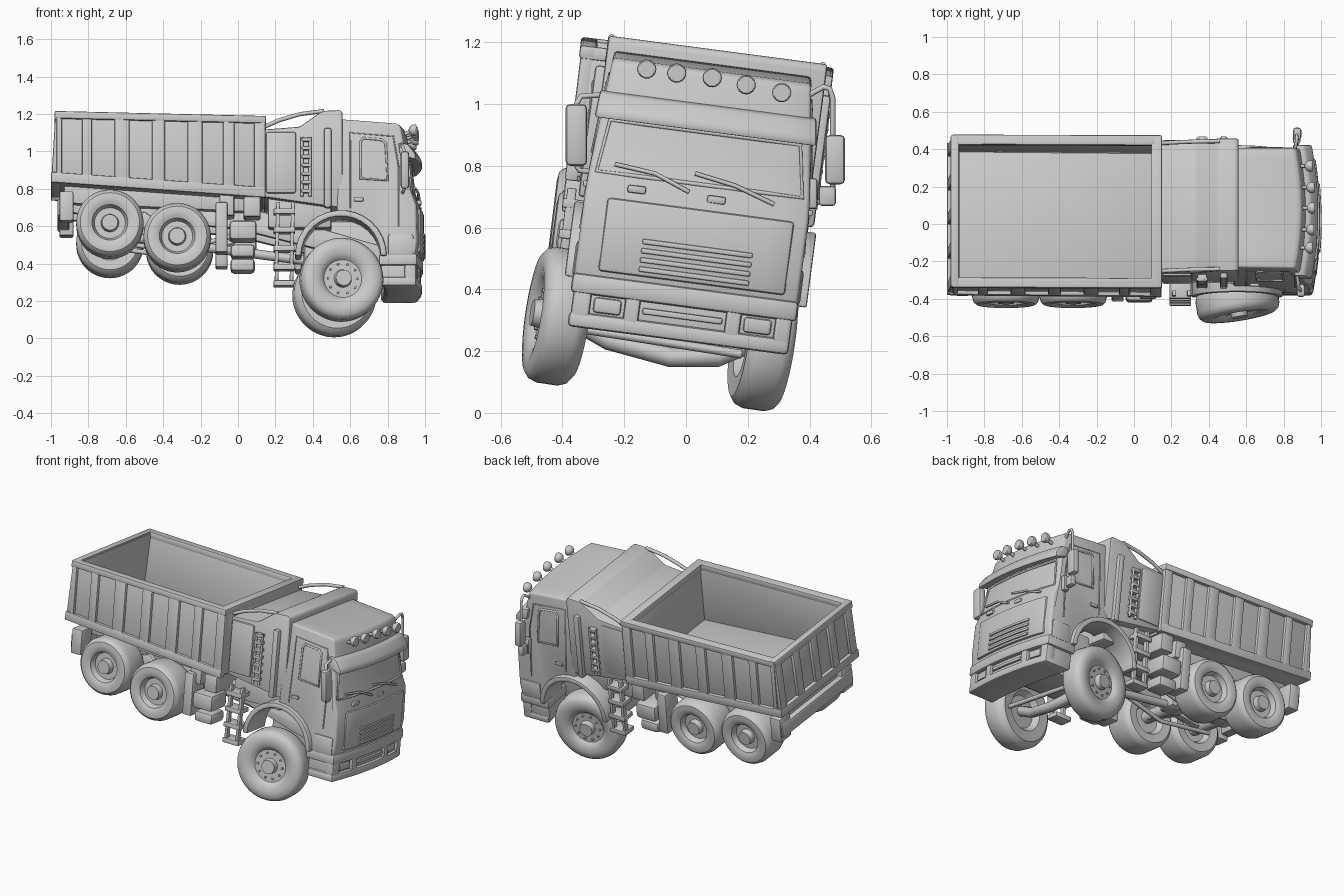
import bpy, bmesh, math
from mathutils import Matrix, Vector

if "Cube" in bpy.data.objects:
    bpy.data.objects.remove(bpy.data.objects["Cube"])

def frame(roll, v, w, y, z):
    """Rolled truck frame: local side point (v, w) lands on world (y, z)."""
    return (Matrix.Translation((0, y, z)) @ Matrix.Rotation(math.radians(-roll), 4, 'X')
            @ Matrix.Translation((0, -v, -w)))

BED = frame(7, -.40, .80, -.385, .80)
CAB = frame(7.5, -.36, .35, -.37, .35)
WORLD = Matrix.Identity(4)

def finish(name, bm, M):
    bmesh.ops.recalc_face_normals(bm, faces=bm.faces[:])
    me = bpy.data.meshes.new(name)
    bm.to_mesh(me)
    bm.free()
    me.transform(M)
    ob = bpy.data.objects.new(name, me)
    bpy.context.collection.objects.link(ob)
    return ob

def cab_warp(p):
    """Curved front and narrowing roof of the cab."""
    p.x -= .24 * p.y ** 2 * max(0, min(1, (p.x - .6) / .3))
    if p.z > .75:
        p.y = p.y * (1 - .11 * (p.z - .75) / .4) - .02 * (p.z - .75)

def prism(name, pts, v0, v1, M, bevel=.008, seg=2, warp=None):
    bm = bmesh.new()
    f = bm.faces.new([bm.verts.new((x, v0, z)) for x, z in pts])
    ext = bmesh.ops.extrude_face_region(bm, geom=[f])
    bmesh.ops.translate(bm, vec=(0, v1 - v0, 0),
                        verts=[g for g in ext['geom'] if isinstance(g, bmesh.types.BMVert)])
    bmesh.ops.recalc_face_normals(bm, faces=bm.faces[:])
    if bevel:
        edges = [e for e in bm.edges if e.calc_face_angle(0) > .45]
        bmesh.ops.bevel(bm, geom=edges, offset=bevel, segments=seg, profile=.5,
                        affect='EDGES', clamp_overlap=True)
    if warp:
        for i in range(1, 8):
            bmesh.ops.bisect_plane(bm, geom=bm.verts[:] + bm.edges[:] + bm.faces[:],
                                   plane_co=(0, v0 + (v1 - v0) * i / 8, 0), plane_no=(0, 1, 0))
        for v in bm.verts:
            warp(v.co)
    return finish(name, bm, M)

def box(name, x0, x1, v0, v1, w0, w1, M, bevel=.006, warp=None):
    return prism(name, [(x0, w0), (x1, w0), (x1, w1), (x0, w1)], v0, v1, M, bevel, 2, warp)

def tube(name, pts, r, M, cyclic=False):
    cu = bpy.data.curves.new(name, 'CURVE')
    cu.dimensions = '3D'
    cu.bevel_depth, cu.bevel_resolution, cu.use_fill_caps = r, 2, True
    sp = cu.splines.new('POLY')
    sp.points.add(len(pts) - 1)
    for p, c in zip(sp.points, pts):
        p.co = (*(M @ Vector(c)), 1)
    sp.use_cyclic_u = cyclic
    ob = bpy.data.objects.new(name, cu)
    bpy.context.collection.objects.link(ob)

def wheel(name, pos, R, hw, roll, yaw, far, dish, nuts):
    rim = R * .56
    prof = [(0, -hw + dish - .035), (.042, -hw + dish - .035), (.048, -hw + dish), (rim * .82, -hw + dish),
            (rim * .95, -hw + .012), (rim * 1.08, -hw + .006), (R * .72, -hw), (R * .88, -hw + .004),
            (R * .96, -hw + .018), (R, -hw + .042), (R, hw - .042), (R * .96, hw - .018), (R * .85, hw),
            (rim, hw - .005), (rim * .8, hw - .04), (0, hw - .04)]
    bm = bmesh.new()
    vs = [bm.verts.new((r, y, 0)) for r, y in prof]
    es = [bm.edges.new(p) for p in zip(vs, vs[1:])]
    bmesh.ops.spin(bm, geom=vs + es, cent=(0, 0, 0), axis=(0, 1, 0), angle=2 * math.pi, steps=44)
    bmesh.ops.remove_doubles(bm, verts=bm.verts[:], dist=.0005)
    for i in range(nuts):
        a = i * math.tau / nuts
        m = Matrix.Translation((rim * .65 * math.cos(a), -hw + dish, rim * .65 * math.sin(a)))
        bmesh.ops.create_cone(bm, cap_ends=True, segments=6, radius1=.007, radius2=.007, depth=.02,
                              matrix=m @ Matrix.Rotation(math.pi / 2, 4, 'X'))
    M = (Matrix.Translation(pos) @ Matrix.Rotation(math.radians(-roll), 4, 'X')
         @ Matrix.Rotation(math.radians(yaw) + (math.pi if far else 0), 4, 'Z'))
    finish(name, bm, M)

# Wheels: raised rear pairs and steered front pair
for name, pos, far in (("rear_wheel", (-.685, -.335, .61), 0), ("middle_wheel", (-.325, -.335, .538), 0),
                       ("rear_wheel", (-.685, .28, .507), 1), ("middle_wheel", (-.312, .28, .472), 1)):
    wheel(name, pos, .18, .10, 7, 0, far, .045, 0)
wheel("front_wheel", (.553, -.418, .313), .222, .077, 8.5, 9, 0, .03, 10)
wheel("front_wheel", (.515, .25, .23), .222, .077, 8.5, 9, 1, .03, 10)

# Tipper bed: floor, walls, rims
def bt(x): return 1.219 - .024 * (x + .97)
def bb(x): return .834 - .072 * (x + .97)
def band(x0, x1, lo, hi):
    return [(x0, lo(x0)), (x1, lo(x1)), (x1, hi(x1)), (x0, hi(x0))]
prism("bed_floor", band(-.96, .13, bb, lambda x: bb(x) + .05), -.37, .38, BED)
ribs = [(-.97, -.94), (-.835, -.78), (-.66, -.58), (-.46, -.39), (-.27, -.19), (-.08, -.02), (.085, .147)]
for s in (-1, 1):
    def sv(a, b): return sorted((s * a + (.014 if s > 0 else 0), s * b + (.014 if s > 0 else 0)))
    prism("bed_side", band(-.965, .14, bb, bt), *sv(.352, .382), BED, .004)
    prism("bed_rim", band(-.975, .15, lambda x: bt(x) - .04, bt), *sv(.35, .405), BED, .008)
    prism("bed_sill", band(-.985, .147, bb, lambda x: bb(x) + .055), *sv(.36, .402), BED, .006)
    for a, b in ribs:
        prism("bed_rib", band(a, b, bb, lambda x: bt(x) - .01), *sv(.36, .40), BED, .008)
box("bed_front_wall", .10, .145, -.38, .39, .77, 1.185, BED)
box("bed_front_rim", .093, .15, -.40, .415, 1.15, 1.193, BED)
def leaning(x0, x1, w0, w1):
    dx = (w1 - w0) * .06
    return [(x0, w0), (x1, w0), (x1 + dx, w1), (x0 + dx, w1)]
prism("tailgate", leaning(-.98, -.955, .84, 1.21), -.37, .385, BED, .006)
prism("tailgate_rim", leaning(-.982, -.94, 1.175, 1.22), -.40, .415, BED, .006)
box("tailgate_sill", -1.0, -.95, -.40, .415, .835, .89, BED)
for v in (-.36, -.177, .007, .19, .374):
    prism("tailgate_rib", leaning(-.998, -.96, .85, 1.20), v - .033, v + .033, BED, .008)

# Chassis, bogie and driveline
for s in (-1, 1):
    def sv(a, b): return sorted((s * a, s * b))
    prism("chassis_rail", [(-.93, .70), (0, .61), (.9, .38), (.9, .48), (0, .74), (-.93, .80)],
          *sv(.14, .19), BED)
    prism("bogie_spring", [(-.72, .58), (-.5, .61), (-.30, .52), (-.30, .55), (-.5, .70), (-.72, .62)],
          *sv(.17, .22), BED)
    box("rear_light_bracket", -.955, -.88, *sv(.27, .38), .63, .79, BED, .01)
    # side tanks and boxes
    box("side_box", -.045, .10, *sv(.24, .405), .525, .63, BED, .02)
    box("side_tank", -.04, .09, *sv(.24, .38), .435, .505, BED, .02)
    box("side_post", -.12, -.055, *sv(.26, .39), .46, .73, BED, .01)
    box("upper_box", .03, .12, *sv(.22, .40), .65, .76, BED, .01)
    box("bed_support", -.10, -.02, *sv(.19, .36), .66, .78, BED, .01)
    # access ladder
    for x in (.205, .285):
        prism("step_rail", [(x - .01, .37), (x + .01, .37), (x + .02, .73), (x, .73)],
              *sv(.36, .39), BED, .004)
    for i in range(4):
        z = .365 + i * .10
        box("step", .19, .305, *sv(.31, .40), z, z + .03, BED, .005)
prism("bed_subframe", [(-.93, .74), (.12, .69), (.12, .78), (-.93, .85)], -.26, .26, BED)
box("rear_bar", -.965, -.90, -.37, .37, .66, .75, BED, .01)
for x, y, z in ((-.687, .33, .56), (-.325, .31, .507)):
    tube("rear_axle", [(x, -.33, z + .045), (x, .28, z - .045)], .04, WORLD)
    box("differential", x - .07, x + .07, -.07, .07, z + .01, z + .14, BED, .03)
tube("drive_shaft", [(-.65, 0, .60), (-.3, 0, .55), (.45, 0, .45)], .025, BED)
for v in (-.13, .13):
    tube("torque_rod", [(-.7, v, .55), (-.33, v, .50), (-.02, v, .58)], .013, BED)
tube("front_axle", [(.55, -.38, .31), (.57, -.25, .235), (.59, -.05, .18), (.58, .1, .18), (.52, .22, .23)],
     .032, WORLD)
tube("steering_rod", [(.68, -.33, .27), (.66, .18, .19)], .014, WORLD)
box("engine", .35, .88, -.16, .16, .34, .66, CAB, .03)
box("cross_member", .16, .50, -.30, .30, .60, .78, CAB, .015)

# Body between bed and cab, with raised spoiler
prism("mid_body", [(.14, .76), (.56, .70), (.56, 1.215), (.545, 1.23), (.45, 1.225), (.33, 1.14), (.14, 1.125)],
      -.355, .36, CAB, .01, 2)
# Cab shell with wheel arch in its underside
arch = [(.55 + .235 * math.cos(math.radians(a)), .44 + .235 * math.sin(math.radians(a)))
        for a in range(95, 0, -12)]
prism("cab", arch + [(.79, .40), (.97, .40), (.988, .52), (.983, .72), (.952, .80), (.93, .98), (.90, 1.145),
                     (.88, 1.16), (.53, 1.185)], -.365, .365, CAB, .02, 3, cab_warp)
prism("sun_visor", [(.90, .985), (.985, .96), (.985, .99), (.945, 1.045), (.89, 1.055)], -.385, .385, CAB,
      .01, 2, cab_warp)
# Front panel, grille, bumper
box("front_panel", .96, .995, -.29, .32, .47, .71, CAB, .012, cab_warp)
for i in range(4):
    box("grille_slat", .985, 1.003, -.16, .20, .485 + i * .03, .502 + i * .03, CAB, .005, cab_warp)
box("bumper_core", .78, .965, -.35, .35, .29, .45, CAB, .012, cab_warp)
box("bumper_top", .77, .99, -.37, .368, .39, .455, CAB, .014, cab_warp)
box("bumper_bottom", .79, .985, -.365, .355, .28, .33, CAB, .014, cab_warp)
for a, b in ((-.36, -.30), (-.19, -.14), (.14, .19), (.30, .355)):
    box("bumper_upright", .92, .983, a, b, .295, .43, CAB, .01, cab_warp)
box("bumper_slat", .95, .978, -.13, .13, .35, .37, CAB, .005, cab_warp)
for s in (-1, 1):
    box("headlamp", .94, .975, s * .245 - .045, s * .245 + .045, .335, .385, CAB, .01, cab_warp)
    box("washer_block", .955, .98, s * .13 - .10, s * .13 - .04, .735, .76, CAB, .006)
# Windscreen trim and wipers
def on_front(v, x, w):
    p = Vector((x, v, w))
    cab_warp(p)
    return p
trim = [on_front(v, .935, .96) for v in (-.33, -.2, 0, .2, .33)] + \
       [on_front(v, .955, .79) for v in (.34, .2, 0, -.2, -.34)]
tube("windscreen_trim", trim, .007, CAB, True)
tube("wiper", [(.945, -.23, .805), (.965, -.10, .775), (.972, .01, .715)], .007, WORLD)
tube("wiper", [(.965, .03, .775), (.965, .16, .735), (.955, .285, .675)], .007, WORLD)

for s in (-1, 1):
    def sv(a, b): return sorted((s * a, s * b))
    # wheel arch
    ang = [math.radians(a) for a in range(0, 181, 12)]
    ring = [(.55 + .245 * math.cos(a), .44 + .245 * math.sin(a)) for a in ang] + \
           [(.55 + .212 * math.cos(a), .44 + .212 * math.sin(a)) for a in reversed(ang)]
    prism("front_fender", ring, *sv(.20, .395), CAB, .008)
    box("corner_step", .80, .94, *sv(.30, .372), .44, .56, CAB, .015)
    # side window, door seam, handle
    def side(pts):
        out = []
        for x, w in pts:
            p = Vector((.5, s * .365, w))
            cab_warp(p)
            out.append((x, p.y, w))
        return out
    tube("side_window_trim", side([(.655, .86), (.80, .85), (.79, 1.05), (.77, 1.07), (.67, 1.08), (.655, 1.06)]),
         .007, CAB, True)
    tube("door_seam", side([(.60, .70), (.60, 1.11), (.83, 1.09), (.86, .92), (.86, .60)]), .004, CAB)
    box("door_handle", .62, .67, *sv(.36, .375), .735, .755, CAB, .004)
    # exhaust pillar, side ladder, roof stay
    box("side_pillar", .46, .50, *sv(.33, .385), .70, 1.13, CAB, .012)
    box("body_panel", .15, .31, *sv(.34, .368), .78, 1.11, CAB, .012)
    for x in (.342, .385):
        tube("side_ladder_rail", [(x, s * .38, .76), (x, s * .38, 1.08)], .008, CAB)
    for i in range(7):
        box("side_ladder_rung", .34, .388, *sv(.35, .39), .78 + i * .046, .80 + i * .046, CAB, .004)
    tube("roof_stay", [(.14, s * .345, 1.14), (.22, s * .345, 1.175), (.33, s * .345, 1.208),
                       (.46, s * .345, 1.225)], .011, CAB)

# Roof lamps on stems
lamps = [(-.127, 1.113), (-.03, 1.10), (.085, 1.085), (.195, 1.062), (.31, 1.037)]
for y, z in lamps:
    bm = bmesh.new()
    bmesh.ops.create_uvsphere(bm, u_segments=20, v_segments=12, radius=.031)
    for v in bm.verts:
        v.co.x = min(v.co.x, .012)
    finish("roof_lamp", bm, Matrix.Translation((.955 - .25 * (y - .09) ** 2, y, z)))
    tube("lamp_stem", [(.95, y, z), (.89, y, z - .02)], .01, WORLD)

# Mirrors and arms
box("mirror", .87, .915, -.39, -.32, .80, 1.0, WORLD, .015)
box("mirror", .85, .895, .45, .515, .74, .90, WORLD, .015)
box("small_mirror", .85, .89, .43, .485, .67, .735, WORLD, .01)
box("small_mirror", .85, .89, .39, .425, .66, .76, WORLD, .01)
tube("mirror_arm", [(.87, -.26, 1.03), (.88, -.34, 1.025), (.89, -.355, 1.0), (.89, -.36, .81), (.885, -.345, .785),
                    (.88, -.30, .78)], .009, WORLD)
tube("mirror_arm", [(.86, .40, 1.03), (.87, .445, 1.055), (.87, .465, 1.05), (.87, .475, 1.02), (.87, .475, .71),
                    (.87, .46, .685), (.87, .38, .68)], .009, WORLD)

# Smooth shading with crisp edges
bpy.ops.object.select_all(action='DESELECT')
for ob in bpy.context.scene.objects:
    if ob.type == 'MESH':
        ob.select_set(True)
        bpy.context.view_layer.objects.active = ob
bpy.ops.object.shade_smooth_by_angle(angle=math.radians(35))
